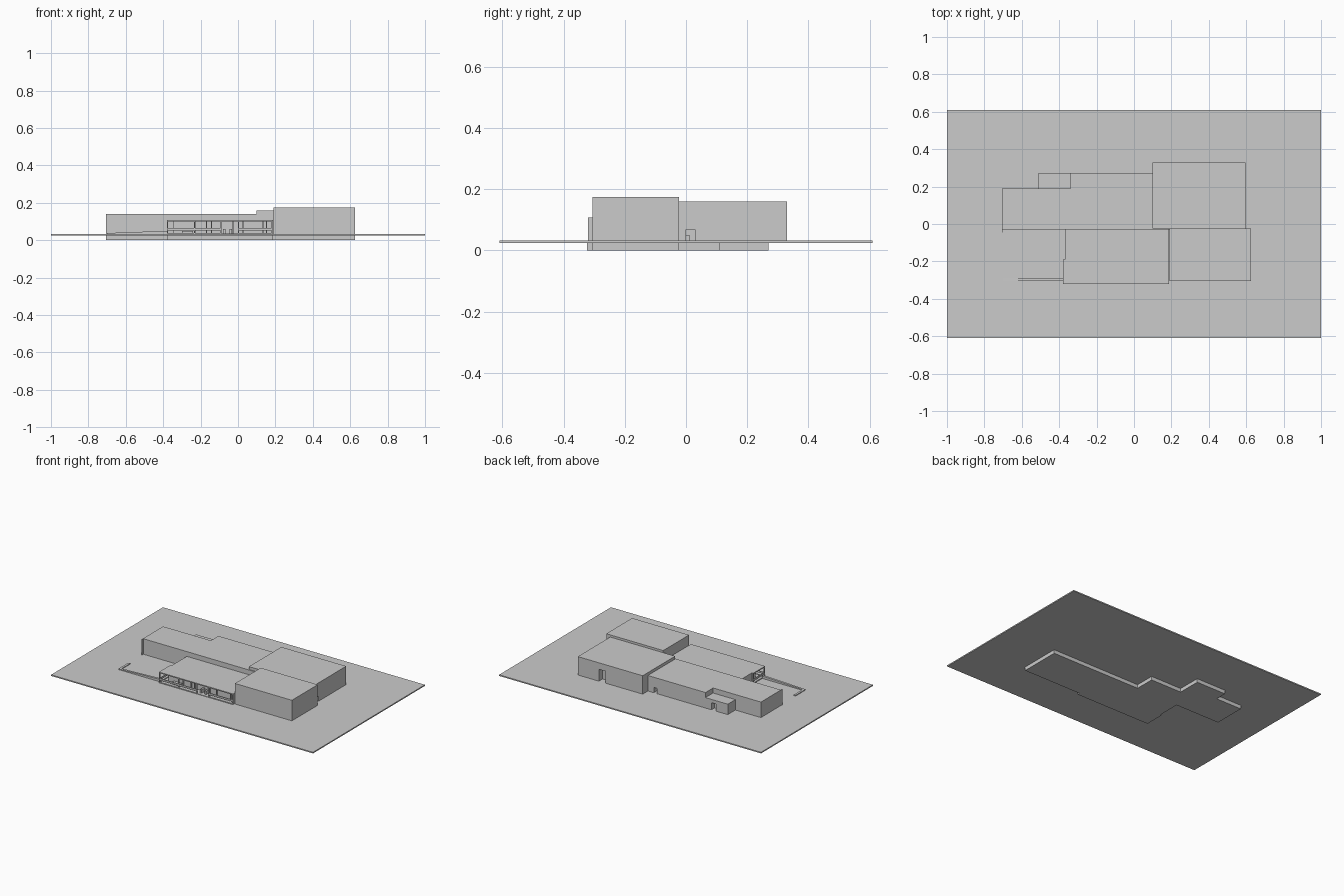
import bpy
import bmesh

cube = bpy.data.objects.get("Cube")
if cube:
    bpy.data.objects.remove(cube, do_unlink=True)

grey = bpy.data.materials.new("light_grey")
grey.use_nodes = True
GREY = (0.6, 0.6, 0.6, 1)
grey.diffuse_color = GREY
grey.node_tree.nodes["Principled BSDF"].inputs["Base Color"].default_value = GREY

GROUND = 0.033


def prism(name, outline, z0, z1):
    """Extrude a plan outline from z0 to z1."""
    bm = bmesh.new()
    face = bm.faces.new([bm.verts.new((x, y, z0)) for x, y in outline])
    up = bmesh.ops.extrude_face_region(bm, geom=[face])["geom"]
    for v in up:
        if isinstance(v, bmesh.types.BMVert):
            v.co.z = z1
    bmesh.ops.recalc_face_normals(bm, faces=bm.faces)
    mesh = bpy.data.meshes.new(name)
    bm.to_mesh(mesh)
    bm.free()
    mesh.materials.append(grey)
    obj = bpy.data.objects.new(name, mesh)
    bpy.context.collection.objects.link(obj)
    return obj


def box(name, x0, x1, y0, y1, z0, z1):
    return prism(name, [(x0, y0), (x1, y0), (x1, y1), (x0, y1)], z0, z1)


def cut(obj, *bounds):
    """Carve a box-shaped opening out of a block."""
    cutter = box("cutter", *bounds)
    cutter.hide_render = True
    mod = obj.modifiers.new("opening", "BOOLEAN")
    mod.operation = "DIFFERENCE"
    mod.solver = "EXACT"
    mod.object = cutter
    bpy.context.view_layer.objects.active = obj
    bpy.ops.object.modifier_apply(modifier=mod.name)
    bpy.data.objects.remove(cutter, do_unlink=True)


# Site slab and the basement below it
box("site_slab", -1, 1, -0.61, 0.61, 0.025, GROUND)
prism("basement", [(-0.38, -0.323), (0.185, -0.323), (0.185, -0.305), (0.625, -0.305),
                   (0.625, -0.025), (-0.05, -0.025), (-0.05, 0.11), (-0.285, 0.11),
                   (-0.285, 0.27), (-0.51, 0.27), (-0.51, 0.19), (-0.705, 0.19),
                   (-0.705, -0.03), (-0.37, -0.03), (-0.37, -0.19), (-0.38, -0.19)],
      0, 0.03)

# Main halls
box("front_hall", 0.19, 0.625, -0.305, -0.023, 0.03, 0.175)
rear_hall = box("rear_hall", 0.1, 0.595, -0.024, 0.33, 0.03, 0.16)
cut(rear_hall, 0.385, 0.435, 0.29, 0.35, GROUND, 0.115)
cut(rear_hall, 0.56, 0.61, 0.0, 0.03, GROUND, 0.068)
box("side_door_step", 0.56, 0.58, 0.0, 0.012, 0.03, 0.05)

# Long wing with a rear door and a corner fin
wing = prism("long_wing", [(-0.705, -0.03), (0.19, -0.03), (0.19, -0.023), (0.1, -0.023),
                           (0.1, 0.273), (-0.34, 0.273), (-0.34, 0.19), (-0.705, 0.19)],
             0.03, 0.14)
cut(wing, 0.03, 0.055, 0.24, 0.29, GROUND, 0.07)
box("corner_fin", -0.706, -0.702, -0.045, -0.03, 0.03, 0.14)
annex = box("rear_annex", -0.51, -0.34, 0.19, 0.273, 0.03, 0.105)
cut(annex, -0.42, -0.385, 0.24, 0.29, GROUND, 0.082)

# Front pavilion with a recessed gallery along the front and its right end
pavilion = prism("pavilion", [(-0.38, -0.32), (0.186, -0.32), (0.186, -0.03), (-0.37, -0.03),
                              (-0.37, -0.19), (-0.38, -0.19)], 0.03, 0.107)
cut(pavilion, -0.374, 0.18, -0.34, -0.265, 0.036, 0.1)
cut(pavilion, -0.4, -0.345, -0.31, -0.2, 0.036, 0.1)

# Gallery rails either side of the entrance
for x0, x1 in ((-0.38, -0.09), (0.0, 0.182)):
    box("gallery_rail", x0, x1, -0.32, -0.314, 0.052, 0.064)
    box("gallery_sill", x0, x1, -0.32, -0.314, 0.03, 0.039)
box("end_rail", -0.38, -0.374, -0.314, -0.19, 0.052, 0.064)
box("end_sill", -0.38, -0.374, -0.314, -0.19, 0.03, 0.039)
for x in (-0.234, -0.094, 0.0):
    box("gallery_post", x, x + 0.005, -0.319, -0.313, 0.03, 0.104)

# Mullions, entrance walls and bench inside the gallery
for x in (-0.23, -0.17, -0.145, -0.03, 0.025, 0.13, 0.15):
    box("mullion", x, x + 0.005, -0.275, -0.26, 0.03, 0.104)
for x in (-0.08, -0.045):
    box("entrance_wall", x, x + 0.012, -0.3, -0.26, 0.03, 0.06)
box("bench", -0.3, -0.24, -0.295, -0.27, 0.03, 0.048)

# Low terrace wall, its top sloping down toward the corner
terrace = box("terrace_wall", -0.7, -0.38, -0.305, -0.29, 0.03, 0.05)
for v in terrace.data.vertices:
    if v.co.z > 0.04 and v.co.x < -0.6:
        v.co.z = 0.038
box("terrace_return", -0.7, -0.685, -0.305, -0.195, 0.03, 0.038)
